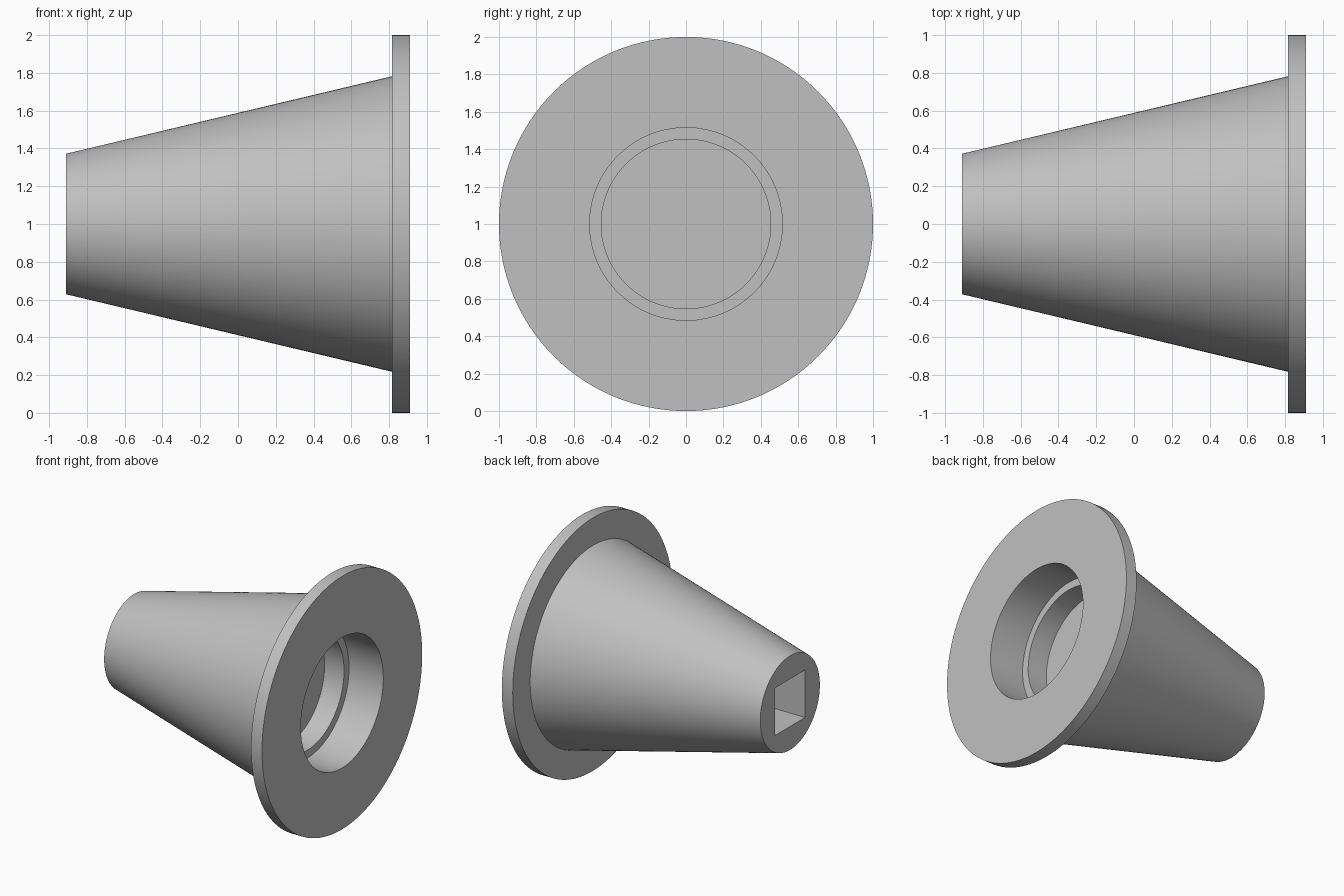
import bpy, bmesh, math
from mathutils import Matrix

if "Cube" in bpy.data.objects:
    bpy.data.objects.remove(bpy.data.objects["Cube"])

SEGMENTS = 128

grey = bpy.data.materials.new("plain grey")
grey.diffuse_color = (0.53, 0.53, 0.53, 1)
grey.use_nodes = True
grey.node_tree.nodes["Principled BSDF"].inputs["Base Color"].default_value = grey.diffuse_color


def add_object(name, bm):
    bmesh.ops.recalc_face_normals(bm, faces=bm.faces)
    mesh = bpy.data.meshes.new(name)
    bm.to_mesh(mesh)
    bm.free()
    mesh.materials.append(grey)
    obj = bpy.data.objects.new(name, mesh)
    bpy.context.collection.objects.link(obj)
    return obj


def lathe_x(name, profile):
    """Closed solid turned around the x axis from (x, radius) points, capped at both ends."""
    bm = bmesh.new()
    rings = []
    for x, r in profile:
        rings.append([bm.verts.new((x, r * math.cos(a), 1 + r * math.sin(a)))
                      for a in (2 * math.pi * i / SEGMENTS for i in range(SEGMENTS))])
    for a, b in zip(rings, rings[1:]):
        for i in range(SEGMENTS):
            j = (i + 1) % SEGMENTS
            bm.faces.new((a[i], a[j], b[j], b[i]))
    bm.faces.new(rings[0])
    bm.faces.new(rings[-1])
    return add_object(name, bm)


# tapered body, wide flange and stepped blind bore in one turned profile
body = lathe_x("flanged_cone", [
    (-0.91, 0.372), (0.815, 0.782),            # tapered outside
    (0.815, 1.0), (0.91, 1.0),                 # flange
    (0.91, 0.515), (0.61, 0.515),              # wide bore
    (0.61, 0.453), (0.44, 0.453),              # narrow bore and its floor
])

# square blind socket in the narrow end
SOCKET_SIDE, SOCKET_DEPTH = 0.375, 0.7
bm = bmesh.new()
bmesh.ops.create_cube(bm, size=1, matrix=Matrix.Translation((-0.91, 0, 1))
                      @ Matrix.Diagonal((2 * SOCKET_DEPTH, SOCKET_SIDE, SOCKET_SIDE, 1)))
cutter = add_object("socket_cutter", bm)
cutter.hide_render = True

cut = body.modifiers.new("socket", 'BOOLEAN')
cut.operation = 'DIFFERENCE'
cut.solver = 'EXACT'
cut.object = cutter
bpy.context.view_layer.objects.active = body
body.select_set(True)
bpy.ops.object.modifier_apply(modifier=cut.name)
bpy.data.objects.remove(cutter)

# smooth round walls, crisp rims
bpy.ops.object.shade_smooth_by_angle(angle=math.radians(30))
